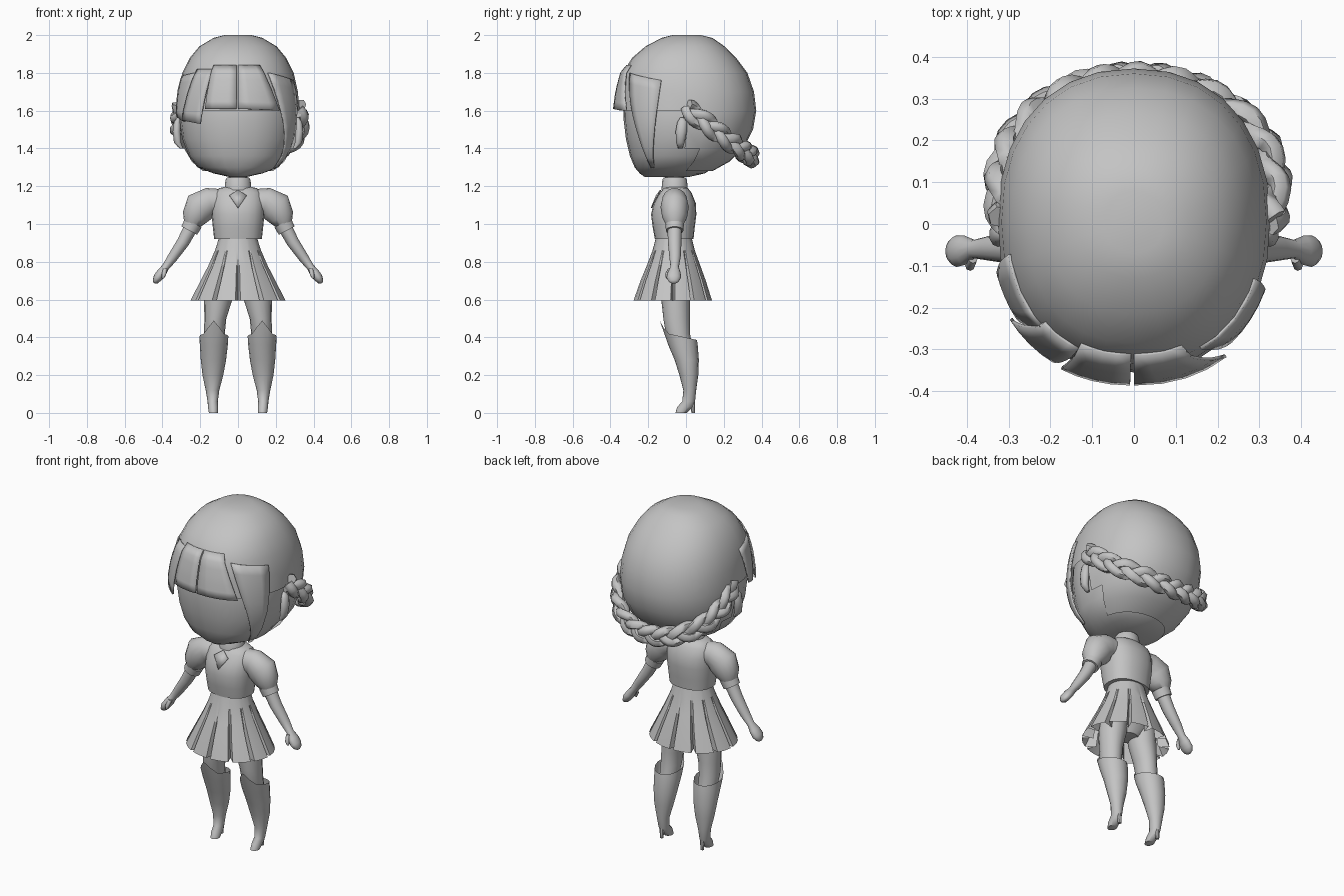
import bpy, bmesh, math
from mathutils import Vector

if "Cube" in bpy.data.objects:
    bpy.data.objects.remove(bpy.data.objects["Cube"])

grey = bpy.data.materials.new("plain_grey")
grey.diffuse_color = (0.55, 0.55, 0.55, 1)
grey.use_nodes = True
grey.node_tree.nodes["Principled BSDF"].inputs["Base Color"].default_value = grey.diffuse_color


def finish(ob, angle=40):
    if not ob.data.materials:
        ob.data.materials.append(grey)
    bpy.ops.object.select_all(action='DESELECT')
    bpy.context.view_layer.objects.active = ob
    ob.select_set(True)
    bpy.ops.object.shade_smooth_by_angle(angle=math.radians(angle))
    return ob


def mesh(name, verts, faces, angle=40, thick=0):
    me = bpy.data.meshes.new(name)
    me.from_pydata([tuple(v) for v in verts], [], faces)
    bm = bmesh.new()
    bm.from_mesh(me)
    bmesh.ops.recalc_face_normals(bm, faces=bm.faces)
    bm.to_mesh(me)
    bm.free()
    ob = bpy.data.objects.new(name, me)
    bpy.context.collection.objects.link(ob)
    if thick:
        mod = ob.modifiers.new("thickness", 'SOLIDIFY')
        mod.thickness = thick
        mod.offset = 0
    return finish(ob, angle)


def spow(v, p):
    return math.copysign(abs(v) ** p, v)


def tube(name, secs, n=16, side=1, tilt=False, p=1.0, caps=(True, True), angle=40):
    """Loft of rings (x, y, z, half width, half depth)."""
    verts, faces = [], []
    Y = Vector((0, 1, 0))
    cs = [Vector(s[:3]) for s in secs]
    for i, s in enumerate(secs):
        U = Vector((1, 0, 0))
        if tilt:
            T = cs[min(i + 1, len(cs) - 1)] - cs[max(i - 1, 0)]
            U = Y.cross(Vector((T.x, 0, T.z))).normalized()
        for k in range(n):
            a = 2 * math.pi * k / n
            v = cs[i] + U * s[3] * spow(math.sin(a), p) - Y * s[4] * spow(math.cos(a), p)
            verts.append((v.x * side, v.y, v.z))
    for i in range(len(secs) - 1):
        for k in range(n):
            j = (k + 1) % n
            faces.append((i * n + k, i * n + j, i * n + n + j, i * n + n + k))
    if caps[0]:
        faces.append(tuple(range(n)))
    if caps[1]:
        faces.append(tuple(range(len(verts) - n, len(verts))))
    return mesh(name, verts, faces, angle)


def body(rows):
    # rows: z, half width, front y, back y
    return [(0, (f + b) / 2, z, w, (b - f) / 2) for z, w, f, b in rows]


# Head
tube("head", body([(1.25, .05, -.22, .02), (1.268, .13, -.245, .10), (1.30, .215, -.272, .15),
                   (1.36, .26, -.297, .2), (1.45, .295, -.318, .27), (1.55, .31, -.33, .3),
                   (1.70, .30, -.325, .3), (1.85, .23, -.25, .25)]), 24, p=.9, angle=60)

# Hair cap, open over the face
HAIR = [(2.0, .07, -.07, .08), (1.985, .13, -.13, .14), (1.94, .205, -.215, .205),
        (1.88, .255, -.285, .265), (1.80, .295, -.335, .325), (1.70, .317, -.35, .36),
        (1.60, .326, -.355, .372), (1.50, .322, -.345, .355), (1.40, .292, -.32, .305),
        (1.33, .25, -.285, .23), (1.28, .19, -.24, .14)]
cap = tube("hair_cap", body(HAIR), 28, p=.9, caps=(True, False), angle=60)
bm = bmesh.new()
bm.from_mesh(cap.data)
doomed = [f for f in bm.faces if f.calc_center_median().y < .02 and f.calc_center_median().z < 1.6]
bmesh.ops.delete(bm, geom=doomed, context='FACES')
bm.to_mesh(cap.data)
bm.free()


def hair_point(deg, z, off):
    for r0, r1 in zip(HAIR, HAIR[1:]):
        if r0[0] >= z >= r1[0]:
            t = (r0[0] - z) / (r0[0] - r1[0])
            w, f, b = (r0[i] + (r1[i] - r0[i]) * t for i in (1, 2, 3))
            break
    a = math.radians(deg)
    return Vector(((w + off) * spow(math.sin(a), .9),
                   (f + b) / 2 - ((b - f) / 2 + off) * spow(math.cos(a), .9), z))


def strand(name, top, bottom, off=.026, nu=4, nv=6):
    # top and bottom: left angle, right angle, left z, right z
    verts, faces = [], []
    for j in range(nv + 1):
        t = j / nv
        l, r, zl, zr = (a + (b - a) * t for a, b in zip(top, bottom))
        for i in range(nu + 1):
            s = i / nu
            verts.append(hair_point(l + (r - l) * s, zl + (zr - zl) * s, .002 + off * t ** .7))
    for j in range(nv):
        for i in range(nu):
            k = j * (nu + 1) + i
            faces.append((k, k + 1, k + nu + 2, k + nu + 1))
    mesh(name, verts, faces, 50, .008)


# Fringe and side locks
strand("fringe_left", (-25, -1, 1.84, 1.84), (-27, -1, 1.61, 1.61))
strand("fringe_right", (0, 22, 1.84, 1.84), (0, 36, 1.61, 1.60))
strand("fringe_corner", (-46, -25, 1.82, 1.82), (-55, -32, 1.55, 1.53))
strand("short_side_lock", (-80, -46, 1.78, 1.80), (-72, -55, 1.57, 1.54), .012)
strand("long_side_lock", (30, 70, 1.80, 1.76), (55, 60, 1.30, 1.30), .018, nv=9)

# Braid around the back of the head: three woven strands
half = [(.325, .0, 1.61), (.337, .1, 1.54), (.305, .2, 1.46), (.22, .285, 1.40), (.11, .335, 1.365)]
path = [Vector(q) for q in half] + [Vector((0, .348, 1.355))]
path += [Vector((-.95 * x, y, z)) for x, y, z in reversed(half)]


def along(t):
    f = min(max(t, 0), .9999) * (len(path) - 1)
    i = int(f)
    u = f - i
    p0, p1, p2, p3 = (path[min(max(i + d, 0), len(path) - 1)] for d in (-1, 0, 1, 2))
    return .5 * (2 * p1 + (p2 - p0) * u + (2 * p0 - 5 * p1 + 4 * p2 - p3) * u * u
                 + (3 * p1 - p0 - 3 * p2 + p3) * u ** 3)


for k in range(3):
    cu = bpy.data.curves.new("braid_strand", 'CURVE')
    cu.dimensions = '3D'
    cu.bevel_depth = .027
    cu.bevel_resolution = 1
    cu.use_fill_caps = True
    sp = cu.splines.new('POLY')
    N = 70
    sp.points.add(N)
    for i in range(N + 1):
        t = i / N
        c = along(t)
        T = (along(t + .01) - along(t - .01)).normalized()
        out = Vector((c.x, c.y, 0)).normalized()
        lat = T.cross(out).normalized()
        th = 2 * math.pi * (4 * t + k / 3)
        c = c + lat * .034 * math.sin(th) + out * .016 * math.sin(2 * th)
        sp.points[i].co = (*c, 1)
    ob = bpy.data.objects.new("braid_strand", cu)
    bpy.context.collection.objects.link(ob)
    bpy.ops.object.select_all(action='DESELECT')
    bpy.context.view_layer.objects.active = ob
    ob.select_set(True)
    bpy.ops.object.convert(target='MESH')
    finish(bpy.context.object, 60)

# Neck, collar, shirt and brooch
tube("neck", body([(1.17, .05, -.11, -.01), (1.28, .05, -.11, -.01)]))
tube("collar", body([(1.18, .072, -.13, .01), (1.235, .066, -.125, .005), (1.245, .058, -.118, -.002)]))
tube("shirt", body([(.92, .126, -.165, .04), (.98, .133, -.176, .046), (1.05, .14, -.185, .055),
                    (1.11, .14, -.172, .052), (1.165, .13, -.14, .03), (1.19, .10, -.118, .01),
                    (1.198, .06, -.10, -.01)]), 20, p=.85, angle=50)
mesh("brooch", [(0, -.183, 1.085), (.045, -.157, 1.15), (0, -.135, 1.18), (-.045, -.157, 1.15)],
     [(0, 1, 2, 3)], thick=.006)

# Pleated skirt
verts, faces, m = [], [], 48
for z, rx, ry, cy, depth in [(.935, .098, .093, -.065, 0), (.86, .122, .112, -.065, 0),
                             (.78, .157, .142, -.066, .06), (.70, .198, .173, -.068, .16),
                             (.595, .252, .208, -.07, .26)]:
    for k in range(12):
        for d, inner in ((-3, 0), (0, 1), (3, 0), (15, 0)):
            a = math.radians(30 * k + d)
            r = 1 - depth * inner
            verts.append((rx * r * math.sin(a), cy - ry * r * math.cos(a), z))
for i in range(4):
    for k in range(m):
        j = (k + 1) % m
        faces.append((i * m + k, i * m + j, i * m + m + j, i * m + m + k))
mesh("pleated_skirt", verts, faces, 30)
tube("hips", body([(.62, .06, -.12, .0), (.67, .14, -.14, .02), (.76, .13, -.14, .02),
                   (.92, .09, -.14, .02)]))

for s in (1, -1):
    # Ear
    tube("ear", [(.30, -.03, 1.40, .01, .012), (.32, -.03, 1.43, .02, .022),
                 (.325, -.025, 1.49, .022, .03), (.322, -.02, 1.54, .018, .026),
                 (.315, -.02, 1.565, .008, .01)], 10, s, angle=60)
    # Sleeve, cuff, arm and hand
    tube("puff_sleeve", [(.09, -.06, 1.12, .065, .06), (.15, -.06, 1.12, .073, .068),
                         (.20, -.06, 1.09, .087, .075), (.23, -.06, 1.035, .068, .066),
                         (.243, -.06, 1.0, .046, .048)], 16, s, True, angle=60)
    tube("sleeve_cuff", [(.237, -.06, 1.005, .05, .05), (.258, -.06, .965, .047, .046)], 16, s, True)
    tube("arm", [(.24, -.06, 1.0, .038, .038), (.29, -.06, .905, .033, .036),
                 (.345, -.058, .825, .027, .03), (.383, -.06, .772, .02, .022),
                 (.405, -.063, .742, .025, .035), (.425, -.065, .715, .024, .038),
                 (.438, -.065, .695, .016, .026), (.443, -.065, .687, .006, .01)], 12, s, True, angle=60)
    tube("thumb", [(.385, -.08, .765, .012, .014), (.392, -.1, .735, .012, .012),
                   (.398, -.1, .712, .006, .006)], 8, s, True, angle=60)
    # Leg and long sock
    tube("thigh", [(.09, -.06, .74, .08, .085), (.105, -.055, .6, .075, .076),
                   (.12, -.05, .5, .058, .07), (.125, -.043, .42, .055, .064),
                   (.126, -.02, .34, .05, .055)], 16, s, angle=60)
    boot = tube("long_boot", [(.128, -.028, .405, .077, .086), (.128, -.016, .36, .074, .078),
                              (.13, .004, .28, .067, .064), (.133, .015, .2, .055, .05),
                              (.135, .02, .12, .036, .034), (.134, .014, .06, .027, .034),
                              (.132, -.004, .032, .027, .042), (.13, -.026, .0, .024, .03)],
                16, s, caps=(False, True), angle=60)
    for v in list(boot.data.vertices)[:16]:
        # slanted rim with a raised point over the knee
        dx = abs(abs(v.co.x) - .128)
        front = v.co.y < -.06
        v.co.z -= .22 * (v.co.y + .028)
        if front and dx < .035:
            v.co.z += .065 if dx < .01 else .03
            v.co.y -= .025 if dx < .01 else .012
    tube("heel", [(.133, .034, .06, .014, .014), (.132, .038, 0, .01, .009)], 8, s)
